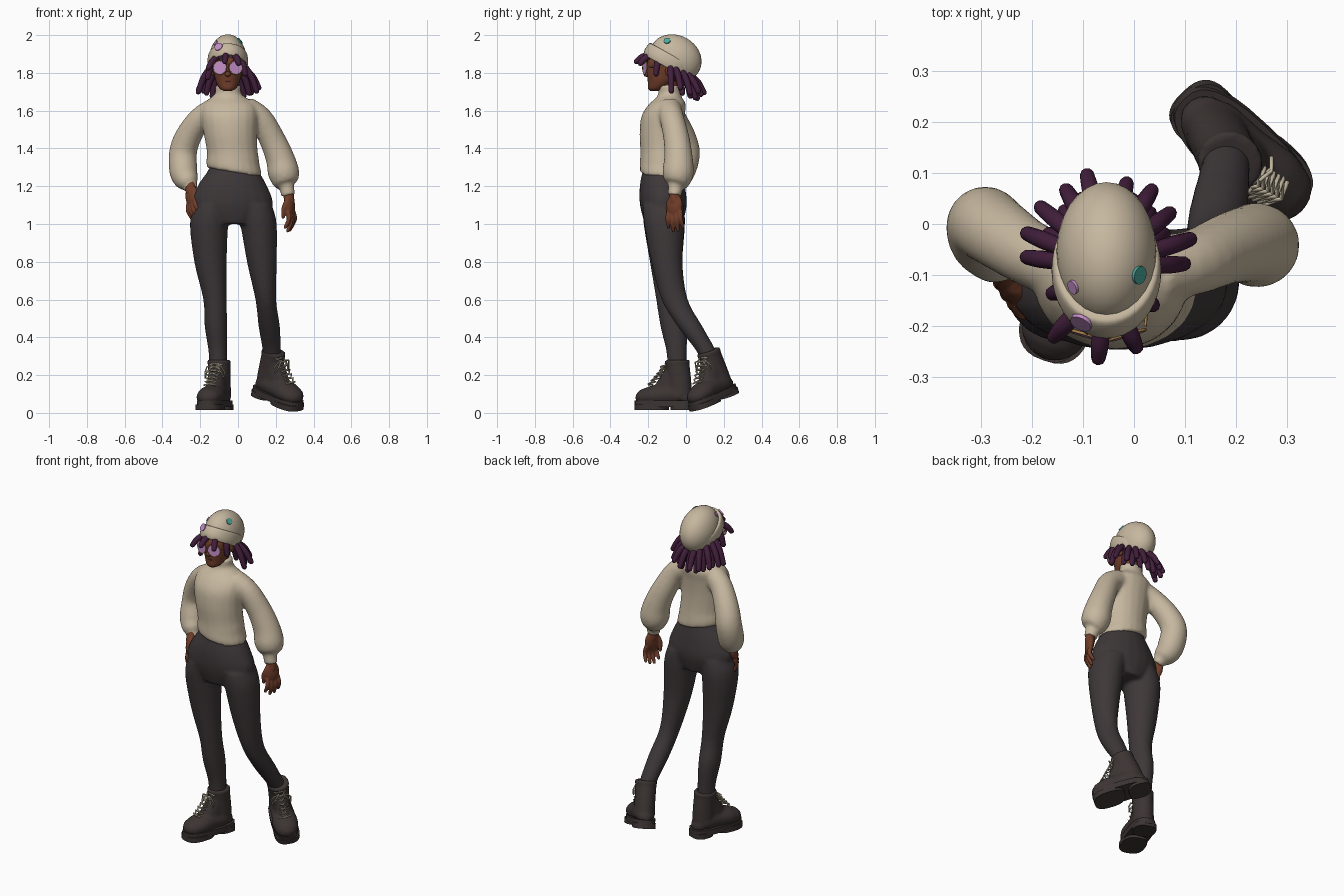
import bpy, bmesh, math
from mathutils import Vector as V, Matrix as Mx

if "Cube" in bpy.data.objects:
    bpy.data.objects.remove(bpy.data.objects["Cube"])

def mat(name, r, g, b):
    m = bpy.data.materials.new(name)
    m.diffuse_color = [(c / 255) ** 2.2 for c in (r, g, b)] + [1]
    m.use_nodes = True
    m.node_tree.nodes["Principled BSDF"].inputs["Base Color"].default_value = m.diffuse_color
    return m

KNIT = mat("cream knit", 197, 182, 158)
PANTS = mat("charcoal cloth", 64, 58, 59)
BOOT = mat("dark leather", 62, 55, 54)
SKIN = mat("brown skin", 112, 64, 46)
HAIR = mat("plum hair", 68, 36, 62)
LENS = mat("pink lens", 192, 140, 196)
TEAL = mat("teal", 74, 168, 152)
LACE = mat("lace", 196, 184, 160)
LIP = mat("dark lip", 84, 42, 38)
GOLD = mat("gold", 176, 132, 78)

def finish(name, bm, m, M=None):
    if M:
        bm.transform(M)
    bmesh.ops.recalc_face_normals(bm, faces=bm.faces)
    me = bpy.data.meshes.new(name)
    bm.to_mesh(me)
    bm.free()
    me.materials.append(m)
    ob = bpy.data.objects.new(name, me)
    bpy.context.collection.objects.link(ob)
    return ob

def loft(name, pts, m, flat=False, rounded=False, n=20, steps=4, power=1, M=None):
    """Skin of elliptical rings (x, y, z, rx[, ry]) along a smooth path."""
    P = [V((*p, p[3]) if len(p) == 4 else p) for p in pts]
    R = []
    for i in range(len(P) - 1):
        a, b, c, d = P[max(i - 1, 0)], P[i], P[i + 1], P[min(i + 2, len(P) - 1)]
        for s in range(steps):
            t = s / steps
            R.append(0.5 * (2 * b + (c - a) * t + (2 * a - 5 * b + 4 * c - d) * t * t
                            + (3 * b - a - 3 * c + d) * t ** 3))
    R.append(P[-1])
    if rounded:
        def cap(p, q):
            d = (p.xyz - q.xyz).normalized()
            return [V((*(p.xyz + d * p[3] * math.sin(a)), p[3] * math.cos(a), p[4] * math.cos(a)))
                    for a in (0.5, 1.0, 1.35, 1.52)]
        R = cap(R[0], R[1])[::-1] + R + cap(R[-1], R[-2])
    ax = (P[-1].xyz - P[0].xyz).normalized()
    ref = V((0, 0, 1)) if abs(ax.z) < 0.7 else V((0, 1, 0))
    bm, rings = bmesh.new(), []
    for i, p in enumerate(R):
        t = (R[min(i + 1, len(R) - 1)].xyz - R[max(i - 1, 0)].xyz).normalized()
        u = V((1, 0, 0)) if flat else t.cross(ref).normalized()
        v = V((0, 1, 0)) if flat else t.cross(u)
        ring = []
        for k in range(n):
            c, s = math.cos(k * math.tau / n), math.sin(k * math.tau / n)
            c, s = (math.copysign(abs(w) ** power, w) for w in (c, s))
            ring.append(bm.verts.new(p.xyz + u * c * p[3] + v * s * p[4]))
        rings.append(ring)
    for a, b in zip(rings, rings[1:]):
        for k in range(n):
            bm.faces.new((a[k], a[(k + 1) % n], b[(k + 1) % n], b[k]))
    bm.faces.new(rings[0])
    bm.faces.new(rings[-1])
    return finish(name, bm, m, M)

def ball(name, M, size, m, cut=None):
    bm = bmesh.new()
    bmesh.ops.create_uvsphere(bm, u_segments=28, v_segments=18, radius=1)
    if cut is not None:
        bmesh.ops.bisect_plane(bm, geom=bm.verts[:] + bm.edges[:] + bm.faces[:],
                               plane_co=(0, 0, cut), plane_no=(0, 0, -1), clear_outer=True)
    return finish(name, bm, m, M @ Mx.Diagonal((*size, 1)))

def disc(name, loc, normal, r, m, depth=0.008):
    bm = bmesh.new()
    bmesh.ops.create_cone(bm, cap_ends=True, segments=28, radius1=r, radius2=r, depth=depth)
    return finish(name, bm, m, Mx.Translation(loc) @ V(normal).to_track_quat('Z', 'Y').to_matrix().to_4x4())

def wire(name, pts, r, m, M=Mx(), cyclic=False):
    cu = bpy.data.curves.new(name, 'CURVE')
    cu.dimensions, cu.bevel_depth, cu.bevel_resolution = '3D', r, 2
    sp = cu.splines.new('POLY')
    sp.points.add(len(pts) - 1)
    for q, p in zip(sp.points, pts):
        q.co = (*(M @ V(p)), 1)
    sp.use_cyclic_u = cyclic
    cu.materials.append(m)
    ob = bpy.data.objects.new(name, cu)
    bpy.context.collection.objects.link(ob)

def fuse(name, obs, m, voxel, smooth=6):
    bm = bmesh.new()
    for o in obs:
        bm.from_mesh(o.data)
        bpy.data.objects.remove(o)
    ob = finish(name, bm, m)
    r = ob.modifiers.new("blend", 'REMESH')
    r.mode, r.voxel_size, r.use_smooth_shade = 'VOXEL', voxel, True
    s = ob.modifiers.new("relax", 'SMOOTH')
    s.iterations = smooth

# Trousers: pelvis blended with both legs
fuse("trousers", [
    loft("pelvis", [(-.03, -.125, 1.34, .105, .09), (-.026, -.125, 1.28, .135, .105),
                    (-.03, -.125, 1.2, .185, .12), (-.03, -.12, 1.1, .213, .124), (-.022, -.118, 1, .12, .1)],
         PANTS, True),
    loft("right_leg", [(-.13, -.12, 1.1, .1, .11), (-.153, -.115, 1, .102, .11), (-.145, -.105, .79, .085, .085),
                       (-.122, -.09, .6, .062, .068), (-.117, -.066, .46, .06, .07),
                       (-.107, -.05, .33, .05, .055), (-.105, -.048, .24, .047, .05)], PANTS, True),
    loft("left_leg", [(.08, -.12, 1.1, .1, .11), (.108, -.115, 1, .097, .107), (.127, -.1, .79, .078, .082),
                      (.147, -.06, .6, .055, .07), (.165, .02, .46, .057, .066),
                      (.178, .1, .34, .049, .054), (.182, .135, .27, .045, .05)], PANTS, True)], PANTS, .01)

# Sweater: torso, bishop sleeves, cuffs and collar
torso = loft("torso", [(-.02, -.125, 1.275, .142, .116), (-.022, -.125, 1.3, .146, .121),
                       (-.03, -.127, 1.38, .135, .115), (-.04, -.13, 1.48, .142, .116), (-.045, -.122, 1.57, .15, .114),
                       (-.045, -.1, 1.63, .142, .1), (-.05, -.09, 1.665, .1, .072),
                       (-.052, -.087, 1.69, .07, .06), (-.052, -.09, 1.735, .069, .057)], KNIT, True)
for v in torso.data.vertices:          # sloping hem
    if v.co.z < 1.34:
        v.co.z -= (v.co.x + .03) * .17
fuse("sweater", [torso,
    loft("right_sleeve", [(-.12, -.09, 1.605, .066), (-.2, -.06, 1.555, .064), (-.265, -.018, 1.46, .07),
                          (-.292, -.0, 1.37, .074), (-.287, -.03, 1.27, .074), (-.265, -.065, 1.222, .058),
                          (-.253, -.078, 1.2, .038), (-.247, -.09, 1.183, .036)], KNIT),
    loft("left_sleeve", [(.04, -.09, 1.61, .066), (.118, -.075, 1.56, .064), (.18, -.05, 1.45, .069),
                         (.222, -.04, 1.35, .076), (.242, -.042, 1.27, .083), (.252, -.05, 1.217, .066),
                         (.257, -.055, 1.2, .041), (.266, -.06, 1.15, .038)], KNIT)], KNIT, .01, 5)

# Hands: palm, four fingers and a thumb
def hand(name, wrist, down, spread, inward):
    w, d = V(wrist), V(down).normalized()
    s = V(spread)
    s = (s - d * s.dot(d)).normalized()
    k = d.cross(s)
    k = k if k.dot(V(inward)) > 0 else -k
    A = Mx((s, k, d)).transposed().to_4x4()
    parts = [ball("palm", Mx.Translation(w + d * .055) @ A, (.045, .024, .062), SKIN),
             loft("wrist", [(*(w - d * .04), .028), (*(w + d * .04), .028)], SKIN)]
    for i, L in enumerate((.08, .1, .096, .08)):
        b = w + d * .09 + s * (.032 - .022 * i)
        tip = b + d * L + s * (.008 - .006 * i)
        parts.append(loft("finger", [(*b, .0135), (*((b + tip) / 2 - k * .004), .0125), (*(tip + k * .02), .0095)],
                          SKIN, rounded=True, n=10))
    b = w + d * .035 + s * .028
    parts.append(loft("thumb", [(*b, .016), (*(b + d * .035 + s * .015 + k * .015), .014),
                                (*(b + d * .08 + s * .015 + k * .025), .01)], SKIN, rounded=True, n=10))
    fuse(name, parts, SKIN, .0045, 3)
hand("left_hand", (.268, -.06, 1.155), (.1, -.02, -1), (-.45, -1, 0), (-1, 0, 0))
hand("right_hand", (-.252, -.09, 1.2), (.1, -.42, -.9), (.5, -.8, 0), (1, 0, 0))

# Boots, modelled with the toe along -y and then posed
def boot(side, M):
    fuse(side + "_boot", [
        loft("foot", [(0, .04, .07, .05, .042), (0, .02, .08, .062, .055), (0, -.06, .08, .064, .06),
                      (0, -.13, .075, .072, .056), (0, -.165, .07, .068, .05)], BOOT, rounded=True, M=M),
        loft("shaft", [(0, .01, .06, .06, .07), (0, .008, .15, .058, .067), (0, 0, .24, .06, .065),
                       (0, 0, .255, .063, .068), (0, 0, .265, .06, .065)], BOOT, True, M=M),
        loft("instep", [(0, -.05, .08, .054, .1), (0, -.035, .15, .05, .078), (0, -.012, .21, .046, .062)],
             BOOT, True, M=M)], BOOT, .008, 4)
    for nm, y, L, z0, z1, w in (("sole", -.07, .165, .016, .05, .071), ("heel_block", .03, .062, 0, .03, .064),
                                ("tread", -.145, .09, 0, .03, .071)):
        loft(f"{side}_{nm}", [(0, y, z0, w, L), (0, y, z1, w, L)], BOOT, True, n=32, steps=1, power=.75, M=M)
    rows = [(-.16 + .016 * i, .134 + .018 * i) for i in range(7)]
    for g in (-1, 1):
        wire(side + "_laces", [(g * .034 * (-1) ** i, y + .012, z - .002) if j else (0, y - .003, z + .004)
                               for i, (y, z) in enumerate(rows) for j in (1, 0)], .0045, LACE, M)
        wire(side + "_lace_bow", [(g * .01, -.075, .235), (g * .04, -.08, .23), (g * .055, -.07, .2),
                                  (g * .05, -.08, .17), (g * .04, -.085, .2), (g * .01, -.075, .235)], .004, LACE, M)
boot("right", Mx.Translation((-.1, -.045, .015)) @ Mx.Rotation(math.radians(-19), 4, 'Z'))
boot("left", Mx.Translation((.158, .197, .078)) @ Mx.Rotation(math.radians(47), 4, 'Z')
     @ Mx.Rotation(math.radians(17), 4, 'X') @ Mx.Rotation(math.radians(-8), 4, 'Y'))

# Head and face
HX = -.054
T = Mx.Translation
loft("head", [(HX, -.165, 1.705, .022, .025), (HX, -.155, 1.718, .043, .046), (HX, -.13, 1.755, .064, .072),
              (HX, -.118, 1.81, .076, .09), (HX, -.108, 1.86, .078, .096), (HX, -.1, 1.9, .06, .08)], SKIN, True)
loft("neck", [(HX, -.09, 1.68, .048, .048), (HX, -.1, 1.78, .05, .05)], SKIN)
ball("nose", T((HX, -.208, 1.793)), (.016, .017, .014), SKIN)
ball("nose_bridge", T((HX, -.203, 1.82)), (.009, .012, .03), SKIN)
ball("lips", T((HX, -.192, 1.757)), (.022, .011, .008), LIP)
for g in (-1, 1):
    ball("ear", T((HX + g * .078, -.09, 1.81)), (.01, .02, .028), SKIN)
    c = V((HX + g * .042, -.217, 1.828))
    disc("lens", c, (g * .3, -1, .05), .035, LENS, .004)
    A = T(c) @ V((g * .3, -1, .05)).to_track_quat('Z', 'Y').to_matrix().to_4x4()
    wire("lens_rim", [(.036 * math.cos(a * math.tau / 24), .036 * math.sin(a * math.tau / 24), 0)
                      for a in range(24)], .003, GOLD, A, True)
    wire("glasses_arm", [(HX + g * .076, -.2, 1.833), (HX + g * .085, -.09, 1.83)], .003, GOLD)
wire("glasses_bridge", [(HX - .012, -.224, 1.832), (HX + .012, -.224, 1.832)], .003, GOLD)

# Beanie: slouched dome, folded cuff, three pins
tilt = Mx.Rotation(math.radians(-29), 4, 'X')
D, dome = T((HX, -.056, 1.877)) @ tilt, V((.098, .143, .122))
ball("beanie_dome", D, dome, KNIT, -.35)
loft("beanie_cuff", [(0, 0, -.03, .095, .126), (0, 0, -.034, .101, .134), (0, 0, -.01, .107, .142),
                     (0, 0, .02, .106, .14), (0, 0, .034, .1, .133), (0, 0, .036, .085, .118)],
     KNIT, True, n=40, M=T((HX, -.09, 1.862)) @ tilt)
for nm, w, r, m in (("teal_pin", (.01, -.1, 1.97), .018, TEAL), ("small_pin", (-.12, -.125, 1.96), .014, LENS)):
    q = D.inverted() @ V(w)
    q = V([a / b for a, b in zip(q, dome)]).normalized()
    nrm = D.to_3x3() @ V([a / b for a, b in zip(q, dome)])
    disc(nm, D @ V([a * b for a, b in zip(q, dome)]), nrm, r, m)
disc("cuff_pin", (-.103, -.193, 1.938), (-.4, -.75, .5), .022, LENS)

# Locs: radiating from under the cuff, angle measured from the front
ball("hair_cap", T((HX, -.07, 1.83)), (.083, .078, .08), HAIR)
def loc(deg, reach, drop, low=0):
    a = math.radians(deg)
    s, c = math.sin(a), -math.cos(a)
    x, y = HX + .082 * s, -.09 + .105 * c
    z = 1.848 - .5 * (y + .09) - low
    loft("loc", [(x, y, z, .016), (x + reach * .6 * s, y + reach * .6 * c, z - drop * .45, .0175),
                 (x + reach * s, y + reach * c, z - drop, .0145)], HAIR, rounded=True, n=10)
for deg, reach, drop in ((-42, .07, .06), (-6, .068, .04), (24, .06, .045), (-20, .015, .025),
                         (58, .025, .08), (-70, .03, .09), (94, .07, .14), (-98, .075, .14),
                         (108, .09, .11), (-112, .085, .12), (128, .075, .12), (-130, .085, .11),
                         (147, .08, .1), (-150, .075, .11), (165, .07, .11), (-167, .085, .1)):
    loc(deg, reach, drop)
for deg in (-140, -118, 118, 138, 157, 180, -158):
    loc(deg, .045, .11, .02)

for o in bpy.data.objects:
    o.select_set(o.type == 'MESH')
    if o.type == 'MESH':
        bpy.context.view_layer.objects.active = o
bpy.ops.object.shade_smooth_by_angle(angle=math.radians(50))
